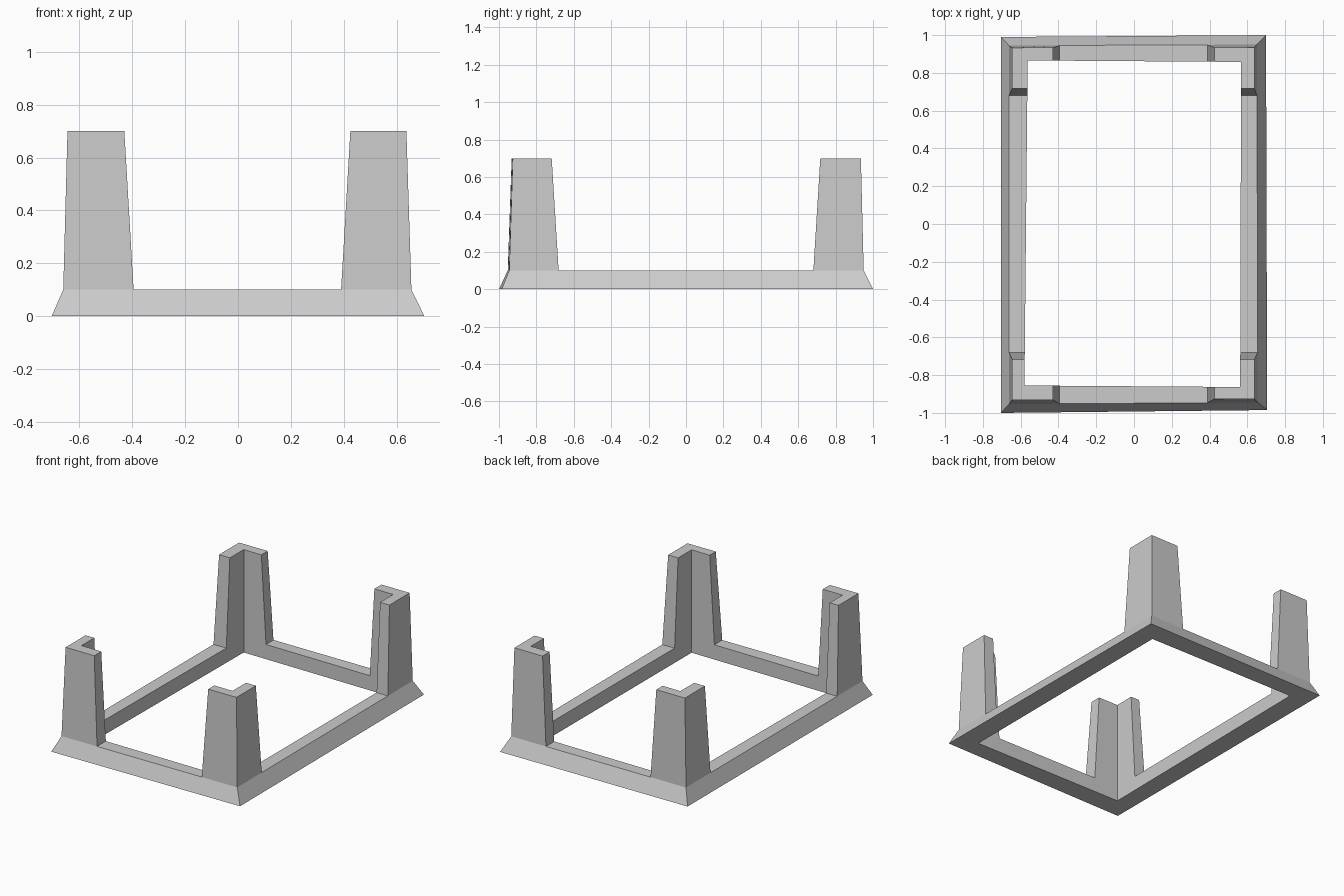
import bpy, bmesh
from mathutils import Vector

if "Cube" in bpy.data.objects:
    bpy.data.objects.remove(bpy.data.objects["Cube"])

LEDGE_Z, TOP_Z = 0.10, 0.70

# corners counter-clockwise from front left (slightly hand-shaped, not quite square)
foot = [(-0.705, -1.0), (0.705, -0.985), (0.699, 1.0), (-0.705, 0.99)]
ledge = [(-0.661, -0.953), (0.656, -0.945), (0.65, 0.95), (-0.661, 0.944)]
inner = [(-0.58, -0.855), (0.562, -0.863), (0.567, 0.858), (-0.563, 0.866)]
crown = [(-0.645, -0.932), (0.637, -0.926), (0.637, 0.935), (-0.645, 0.933)]


def on_edge(a, b, axis, value):
    """Point on line a-b where the given axis has the given value."""
    a, b = Vector(a), Vector(b)
    return a.lerp(b, (value - a[axis]) / (b[axis] - a[axis]))


def ring(bm, corners, z, arm_x, arm_y):
    """Per corner: arm end towards previous corner, corner, arm end towards next."""
    out = []
    for i, c in enumerate(corners):
        reach = [arm_x if c[0] > 0 else -arm_x - 0.005, arm_y if c[1] > 0 else -arm_y]
        axis = i % 2                      # axis of the edge to the next corner
        before = on_edge(corners[i - 1], c, 1 - axis, reach[1 - axis])
        after = on_edge(c, corners[(i + 1) % 4], axis, reach[axis])
        out.append([bm.verts.new((p[0], p[1], z)) for p in (before, c, after)])
    return out


bm = bmesh.new()
ground_out = [bm.verts.new((*p, 0)) for p in foot]
ground_in = [bm.verts.new((*p, 0)) for p in inner]
low_out = ring(bm, ledge, LEDGE_Z, 0.39, 0.681)
low_in = ring(bm, inner, LEDGE_Z, 0.39, 0.681)
top_out = ring(bm, crown, TOP_Z, 0.425, 0.718)
top_in = ring(bm, inner, TOP_Z, 0.425, 0.718)

for i in range(4):
    j = (i + 1) % 4
    lo, li, to, ti = low_out[i], low_in[i], top_out[i], top_in[i]
    # base frame: underside, flared outer side, inner side, ledge
    bm.faces.new((ground_out[i], ground_in[i], ground_in[j], ground_out[j]))
    bm.faces.new((ground_out[i], ground_out[j], low_out[j][1], low_out[j][0], lo[2], lo[1]))
    bm.faces.new((ground_in[j], ground_in[i], li[1], li[2], low_in[j][0], low_in[j][1]))
    bm.faces.new((lo[2], low_out[j][0], low_in[j][0], li[2]))
    # L-shaped corner post: outer and inner walls, arm ends, top
    for k in (0, 1):
        bm.faces.new((lo[k], lo[k + 1], to[k + 1], to[k]))
        bm.faces.new((li[k + 1], li[k], ti[k], ti[k + 1]))
        bm.faces.new((to[k], to[k + 1], ti[k + 1], ti[k]))
    bm.faces.new((lo[0], to[0], ti[0], li[0]))
    bm.faces.new((lo[2], li[2], ti[2], to[2]))

bmesh.ops.recalc_face_normals(bm, faces=bm.faces)
mesh = bpy.data.meshes.new("frame_with_corner_posts")
bm.to_mesh(mesh)
bm.free()
bpy.context.collection.objects.link(bpy.data.objects.new("frame_with_corner_posts", mesh))
